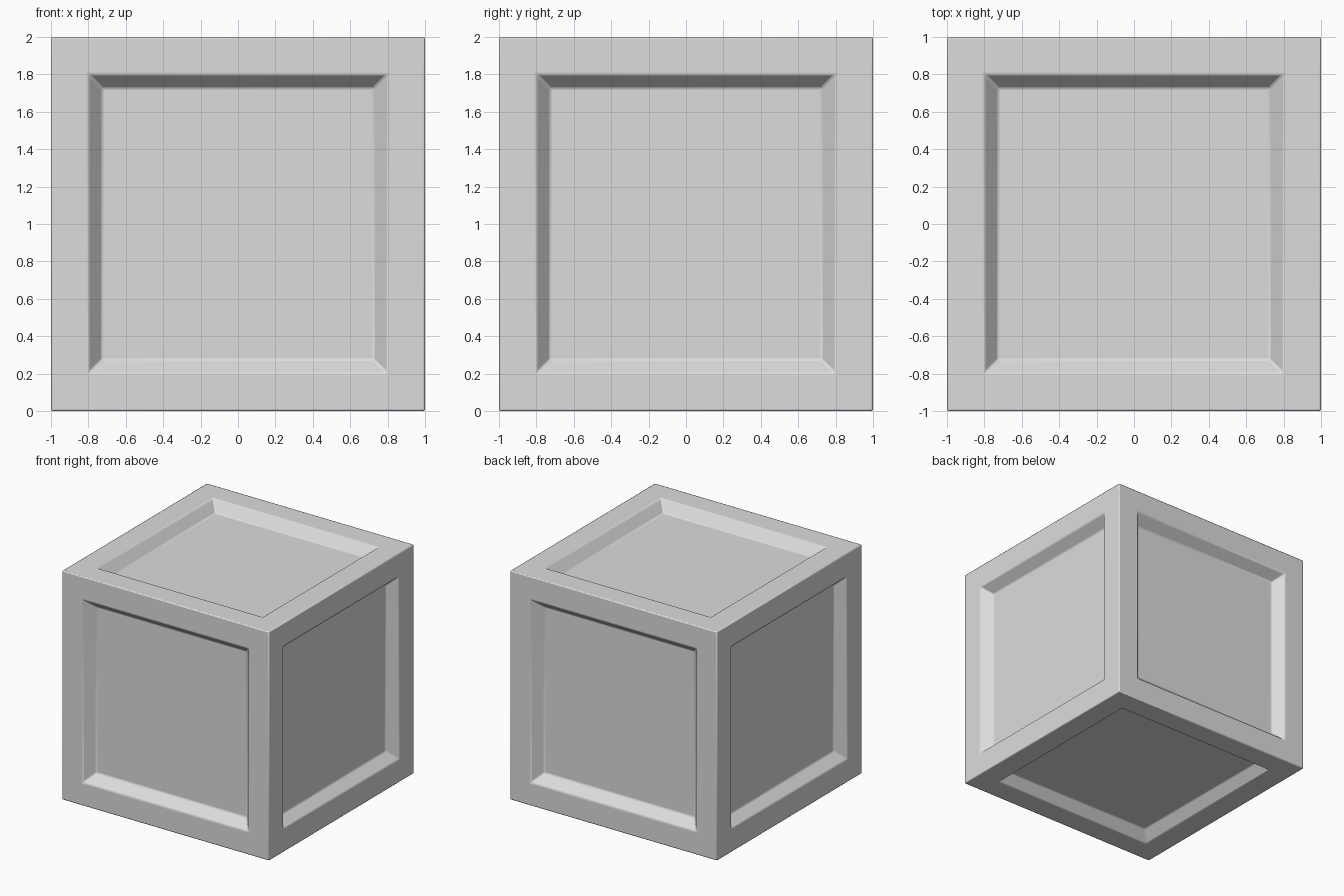
import bpy
import bmesh

HALF = 1.0      # half the crate's side
FRAME = 0.2     # width of the border on each side
SLOPE = 0.074   # width of the sloped recess wall
DEPTH = 0.087   # how far each panel is sunk

default_cube = bpy.data.objects.get("Cube")
if default_cube:
    bpy.data.objects.remove(default_cube, do_unlink=True)

# Plain grey
grey = bpy.data.materials.new("light_grey")
grey.use_nodes = True
colour = (0.72, 0.72, 0.72, 1.0)
grey.diffuse_color = colour
grey.node_tree.nodes["Principled BSDF"].inputs["Base Color"].default_value = colour

# Crate body with a flat border and a sunken panel on all six sides
bm = bmesh.new()
bmesh.ops.create_cube(bm, size=2 * HALF)
panels = list(bm.faces)
for width in (FRAME, SLOPE):
    bmesh.ops.inset_individual(bm, faces=panels, thickness=width, use_even_offset=True)
for face in panels:
    offset = face.normal * -DEPTH
    bmesh.ops.translate(bm, verts=face.verts, vec=offset)
bmesh.ops.translate(bm, verts=bm.verts, vec=(0, 0, HALF))
bmesh.ops.recalc_face_normals(bm, faces=bm.faces)

mesh = bpy.data.meshes.new("crate")
bm.to_mesh(mesh)
bm.free()
mesh.materials.append(grey)
crate = bpy.data.objects.new("crate", mesh)
bpy.context.collection.objects.link(crate)

# Slightly softened edges
bevel = crate.modifiers.new("edge_softening", "BEVEL")
bevel.width = 0.009
bevel.segments = 2
bevel.limit_method = "ANGLE"

bpy.context.view_layer.objects.active = crate
crate.select_set(True)
bpy.ops.object.shade_smooth_by_angle()
